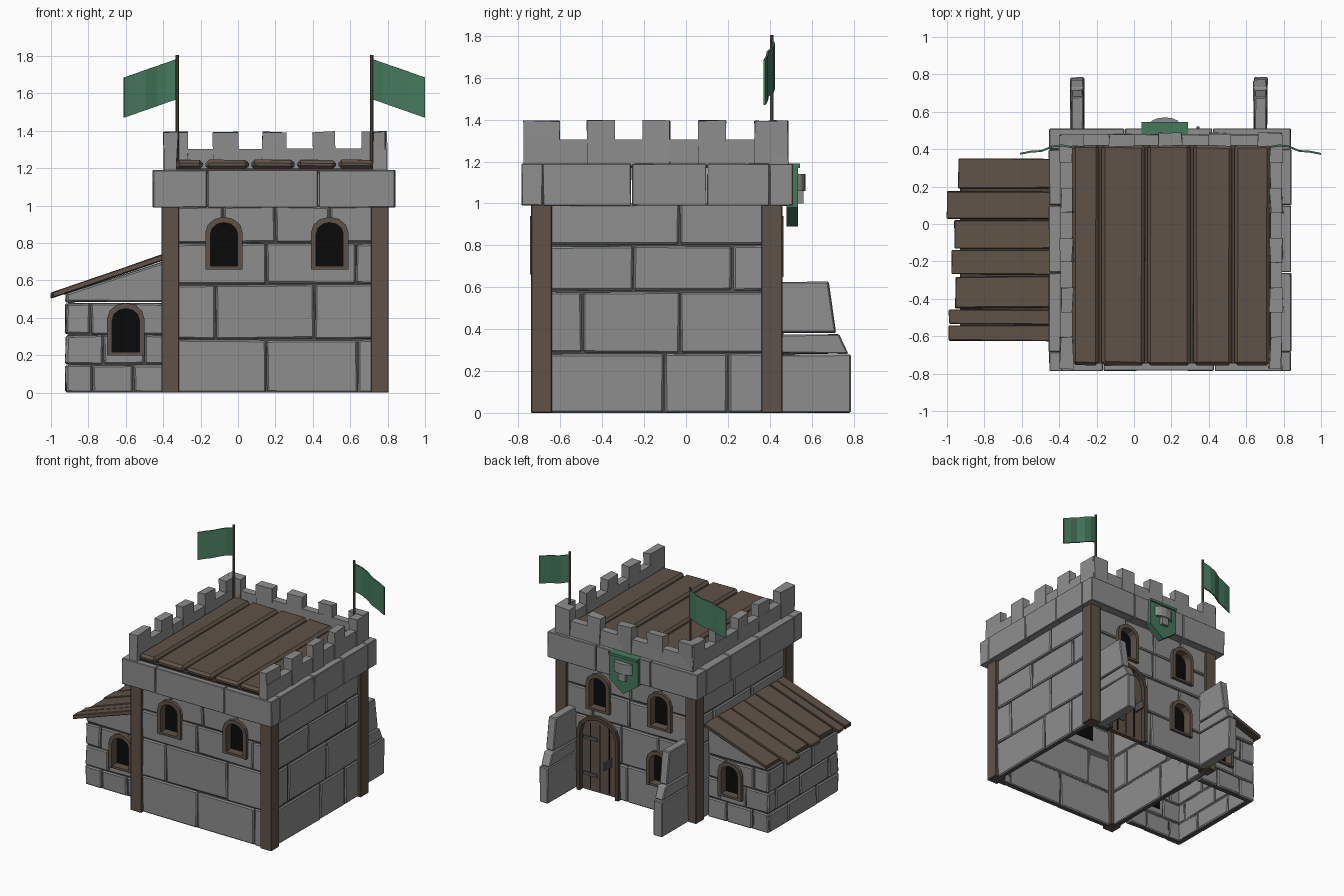
import bpy, bmesh, math, random

if "Cube" in bpy.data.objects:
    bpy.data.objects.remove(bpy.data.objects["Cube"])
random.seed(4)


def material(name, r, g, b):
    m = bpy.data.materials.new(name)
    m.diffuse_color = (r, g, b, 1)
    m.use_nodes = True
    m.node_tree.nodes["Principled BSDF"].inputs["Base Color"].default_value = m.diffuse_color
    return m


STONE = material("grey stone", .27, .27, .27)
MORTAR = material("dark mortar", .08, .085, .085)
WOOD = material("brown wood", .115, .085, .063)
DARK = material("dark wood", .075, .053, .04)
BLACK = material("window black", .003, .003, .003)
GREEN = material("banner green", .06, .19, .11)


# ---- helpers: each wall has local coordinates u (along), d (outward), z ----
def place(axis, sign, pos):
    if axis == 'y':
        return lambda u, d, z: (u, pos + sign * d, z)
    return lambda u, d, z: (pos + sign * d, u, z)


WORLD = place('y', 1, 0)      # u = x, d = y


def rect(u0, u1, z0, z1):
    return [(u0, z0), (u1, z0), (u1, z1), (u0, z1)]


def arch(c, z0, w, h, n=6):
    rise = .42 * w
    pts = [(c - w / 2, z0)]
    for i in range(n + 1):
        a = math.pi * (1 - i / n)
        pts.append((c + w / 2 * math.cos(a), z0 + h - rise + rise * math.sin(a)))
    return pts + [(c + w / 2, z0)]


def solids(name, mat, parts, at=WORLD, jitter=0, bevel=0):
    """One object made of prisms: (profile, d0, d1)."""
    bm = bmesh.new()
    for prof, d0, d1 in parts:
        rings = []
        for d in (d0, d1):
            ring = []
            for u, z in prof:
                j = [random.uniform(-jitter, jitter) for _ in range(3)]
                ring.append(bm.verts.new(at(u + j[0] * .6, d + j[1], max(0, z + j[2] * .6) if jitter else z)))
            rings.append(ring)
        a, b = rings
        bm.faces.new(a)
        bm.faces.new(b[::-1])
        for i in range(len(a)):
            k = (i + 1) % len(a)
            bm.faces.new((a[k], a[i], b[i], b[k]))
    bmesh.ops.recalc_face_normals(bm, faces=bm.faces)
    me = bpy.data.meshes.new(name)
    bm.to_mesh(me)
    bm.free()
    me.materials.append(mat)
    ob = bpy.data.objects.new(name, me)
    bpy.context.collection.objects.link(ob)
    if bevel:
        mod = ob.modifiers.new("bevel", 'BEVEL')
        mod.width, mod.segments = bevel, 1
    return ob


def wall(name, at, u0, u1, rows, seams, openings=(), gable=None):
    """Block wall with arched openings (centre, sill, width, height, is_door)."""
    blocks = []
    for i in range(len(rows) - 1):
        edges = [u0] + seams[i % len(seams)] + [u1]
        for a, b in zip(edges, edges[1:]):
            blocks.append((rect(a + .004, b - .004, rows[i] + .004 * (i > 0), rows[i + 1] - .004), -.05, 0))
    slab = [(rect(u0 + .015, u1 - .015, 0, rows[-1]), -.045, -.013)]
    if gable:
        blocks.append((gable, -.05, 0))
    obs = [solids(name + "_blocks", STONE, blocks, at, .006, .008),
           solids(name + "_mortar", MORTAR, slab, at)]
    if not openings:
        return
    cutter = solids(name + "_cutter", BLACK,
                    [(arch(c, z - .03 * door + .012, w - .03, h - .02 + .02 * door), -.15, .1)
                     for c, z, w, h, door in openings], at)
    cutter.hide_render = True
    cutter.hide_set(True)
    for ob in obs:
        mod = ob.modifiers.new("openings", 'BOOLEAN')
        mod.operation, mod.solver, mod.object = 'DIFFERENCE', 'EXACT', cutter
    for k, (c, z, w, h, door) in enumerate(openings):
        inner = arch(c, z, w - .055, h - .03)
        frame = [(arch(c, z, w, h) + inner[::-1], -.045, .025)]
        if not door:
            frame.append((rect(c - w / 2 + .02, c + w / 2 - .02, z, z + .018), -.045, .022))
        solids(f"{name}_frame_{k}", DARK if door else WOOD, frame, at)
        if not door:
            solids(f"{name}_pane_{k}", BLACK, [(arch(c, z + .005, w - .03, h - .02), -.056, -.04)], at)
            continue
        # Door leaf, plank gaps, hinges and handle
        solids("door", WOOD, [(arch(c, .005, w - .04, h - .02), -.045, -.01)], at)
        solids("door_gaps", BLACK, [(rect(c + x - .004, c + x + .004, .02, h - .08), -.01, -.007)
                                    for x in (-.08, 0, .08)], at)
        solids("door_hinges", MORTAR, [(rect(c + .02, c + .14, s, s + .025), -.01, -.002)
                                       for s in (.12, .4)], at)
        solids("door_handle", MORTAR, [(rect(c - .105, c - .09, .24, .3), -.01, .08)], at)


# ---- main keep walls ----
ROWS = [0, .285, .58, .8, 1.0]
wall("front_wall", place('y', -1, -.72), -.33, .73, ROWS,
     [[.15, .64], [-.12, .41], [.15, .63], [-.08, .2, .49]],
     [(-.075, .66, .2, .28, 0), (.49, .66, .2, .28, 0)])
wall("back_wall", place('y', 1, .44), -.33, .73, ROWS,
     [[.2], [-.07, .25], [.18, .5], [-.09, .17, .44]],
     [(-.09, .65, .2, .29, 0), (.44, .65, .2, .29, 0), (-.08, .2, .2, .28, 0), (.44, 0, .36, .61, 1)])
SIDE = [[-.105, .2], [-.495, -.03], [-.25, .22], [-.03]]
wall("right_wall", place('x', 1, .785), -.66, .38, ROWS, SIDE)
wall("left_wall", place('x', -1, -.395), -.66, .38, ROWS, SIDE)

# Corner posts
for nx, x in (("left", -.41), ("right", .71)):
    for ny, y in (("front", -.74), ("back", .36)):
        solids(f"{ny}_{nx}_post", WOOD, [(rect(x, x + .095, 0, 1.0), y, y + .1)], bevel=.004)

# Overhanging stone band
def band(name, at, edges, depth):
    solids(name, STONE, [(rect(a + .002, b - .002, .99, 1.19), -depth, 0)
                         for a, b in zip(edges, edges[1:])], at, .002, .004)

band("front_band", place('y', -1, -.785), [-.455, -.165, .43, .84], .1)
band("back_band", place('y', 1, .51), [-.455, -.05, .42, .84], .11)
band("left_band", place('x', -1, -.455), [-.685, -.26, .1, .4], .13)
band("right_band", place('x', 1, .84), [-.685, -.26, .1, .4], .13)

# Parapets and merlons on the sides and back; the front is open
YM = [(-.775, -.605), (-.47, -.34), (-.205, -.075), (.06, .19), (.33, .475)]
XM = [(-.39, -.27), (-.135, 0), (.13, .255), (.4, .52), (.66, .79)]
for name, at, ends, merlons in (("left", place('x', -1, -.39), (-.775, .475), YM),
                                ("right", place('x', 1, .79), (-.775, .475), YM),
                                ("back", place('y', 1, .48), (-.385, .785), XM)):
    solids(name + "_parapet", STONE, [(rect(*ends, 1.18, 1.305), -.06, 0)], at, .004)
    solids(name + "_merlons", STONE, [(rect(a, b, 1.185, 1.395), -.063, .003) for a, b in merlons],
           at, .008)

# Flat plank roof
PX = [-.335, -.18, .065, .31, .53, .735]
solids("roof_planks", WOOD, [(rect(a + .007, b - .007, 1.195, 1.245), -.755, .425)
                             for a, b in zip(PX, PX[1:])], jitter=.004, bevel=.018)
solids("roof_underlay", DARK, [(rect(-.34, .74, 1.17, 1.2), -.745, .43)])

# ---- lean-to on the left ----
AROWS = [0, .15, .31, .48]
gable = [(-.915, .486), (-.4, .486), (-.4, .7), (-.915, .53)]
win = [(-.6, .2, .2, .28, 0)]
AS = [[-.78, -.56], [-.72, -.5], [-.79, -.55]]
wall("lean_to_front", place('y', -1, -.57), -.92, -.395, AROWS, AS, win, gable)
wall("lean_to_back", place('y', 1, .3), -.92, -.395, AROWS, AS, win, gable)
wall("lean_to_side", place('x', -1, -.92), -.565, .295, AROWS + [.53],
     [[-.3, .05], [-.45, -.1, .2], [-.25, .1], [-.1]])


def slope(x):
    return .74 + (x + .4) * .345


def shed(x, top, thick):
    return [(x, slope(x) - top - thick), (-.4, slope(-.4) - top - thick),
            (-.4, slope(-.4) - top), (x, slope(x) - top)]


solids("lean_to_planks", WOOD,
       [(shed(x, 0, .028), y0, y1) for y0, y1, x in
        ((.19, .35, -.94), (.03, .175, -1.0), (-.13, .02, -.96), (-.27, -.14, -.975),
         (-.45, -.28, -.955), (-.535, -.46, -.99), (-.625, -.545, -.99))], jitter=.004, bevel=.004)
solids("lean_to_underlay", DARK, [(shed(-.93, .022, .012), -.6, .33)])

# ---- back buttresses ----
for name, x in (("left", -.34), ("right", .64)):
    at = place('x', 1, x)
    solids(name + "_buttress", STONE,
           [(rect(.42, .785, 0, .278), 0, .072),
            ([(.42, .284), (.775, .284), (.73, .375), (.42, .375)], 0, .07),
            ([(.42, .382), (.715, .382), (.68, .625), (.42, .625)], .003, .067)], at, .004, .006)

# Shield over the door with a raised emblem
solids("shield", GREEN, [([(.04, 1.19), (.29, 1.19), (.29, .98), (.165, .89), (.04, .98)], .48, .535)])
solids("shield_rim", GREEN, [([(.04, 1.19), (.29, 1.19), (.29, 1.17), (.04, 1.17)], .53, .545)])
bulge = [(.165 + .08 * math.cos(math.pi * i / 6), .535 + .035 * math.sin(math.pi * i / 6)) for i in range(7)]
UP = lambda u, d, z: (u, z, d)      # profile lies flat, extruded upwards
solids("emblem", STONE, [(bulge, 1.06, 1.14)], UP)
solids("emblem_stem", STONE, [(rect(.135, .195, 1.0, 1.065), .53, .56)])

# ---- flags, mirrored about the keep's middle ----
for name, s in (("left", -1), ("right", 1)):
    px = .195 + s * .52
    pole = [(px + .01 * math.cos(a * math.pi / 3), .41 + .01 * math.sin(a * math.pi / 3)) for a in range(6)]
    solids(name + "_flagpole", WOOD, [(pole, 1.19, 1.805)], UP)
    cols = [(0, .41), (.06, .42), (.11, .415), (.17, .39), (.225, .387), (.285, .375)]
    verts = [(px + s * t, y, z - .35 * t) for t, y in cols for z in (1.57, 1.785)]
    faces = [(2 * i, 2 * i + 2, 2 * i + 3, 2 * i + 1) for i in range(len(cols) - 1)]
    me = bpy.data.meshes.new(name + "_flag")
    me.from_pydata(verts, [], faces)
    me.materials.append(GREEN)
    ob = bpy.data.objects.new(name + "_flag", me)
    bpy.context.collection.objects.link(ob)
    mod = ob.modifiers.new("thickness", 'SOLIDIFY')
    mod.thickness, mod.offset = .01, 0
